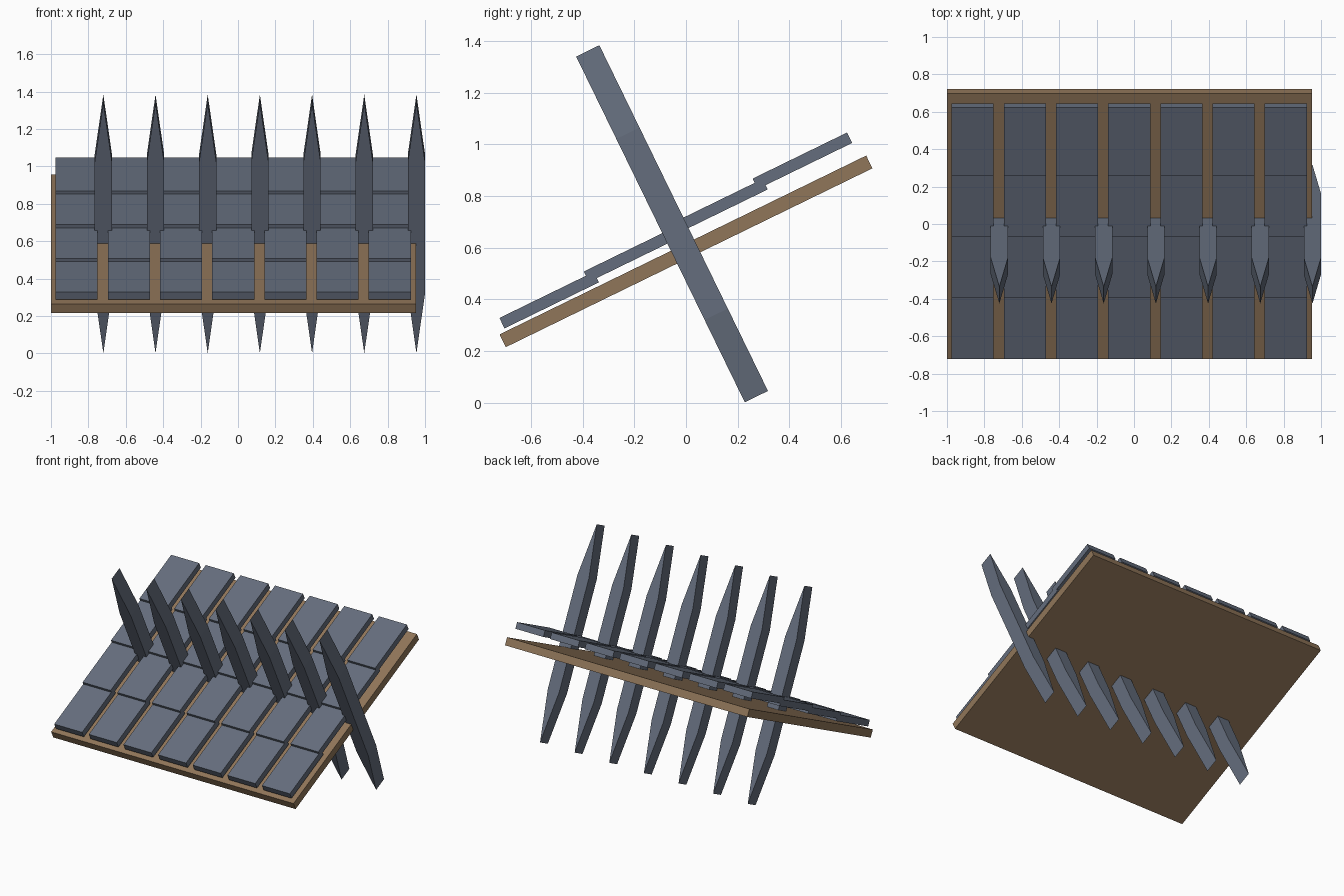
import bpy, bmesh
from math import radians
from mathutils import Matrix

if "Cube" in bpy.data.objects:
    bpy.data.objects.remove(bpy.data.objects["Cube"])

TILT = radians(26)
PITCH = 0.279  # spacing of tile columns and spikes


def material(name, rgb):
    m = bpy.data.materials.new(name)
    m.diffuse_color = (*rgb, 1)
    m.use_nodes = True
    m.node_tree.nodes["Principled BSDF"].inputs["Base Color"].default_value = m.diffuse_color
    return m


slate = material("slate_grey", (0.13, 0.155, 0.205))
wood = material("wood_brown", (0.28, 0.18, 0.10))


def add_object(name, bm, loc, mat):
    bmesh.ops.recalc_face_normals(bm, faces=bm.faces)
    me = bpy.data.meshes.new(name)
    bm.to_mesh(me)
    bm.free()
    me.materials.append(mat)
    ob = bpy.data.objects.new(name, me)
    ob.location = loc
    ob.rotation_euler.x = TILT
    bpy.context.collection.objects.link(ob)
    return ob


def box(name, size, loc, mat):
    bm = bmesh.new()
    bmesh.ops.create_cube(bm, size=1, matrix=Matrix.Diagonal((*size, 1)))
    return add_object(name, bm, loc, mat)


def spike(name, loc):
    # Six-sided outline pointed at both ends, extruded through its depth
    half, shoulder, w, depth = 0.745, 0.39, 0.046, 0.1
    outline = [(0, half), (w, shoulder), (w, -shoulder),
               (0, -half), (-w, -shoulder), (-w, shoulder)]
    bm = bmesh.new()
    face = bm.faces.new([bm.verts.new((x, -depth / 2, z)) for x, z in outline])
    ext = bmesh.ops.extrude_face_region(bm, geom=[face])
    verts = [v for v in ext["geom"] if isinstance(v, bmesh.types.BMVert)]
    bmesh.ops.translate(bm, verts=verts, vec=(0, depth, 0))
    return add_object(name, bm, loc, slate)


# Sloping wooden base board
box("roof_board", (1.953, 1.58, 0.055), (-0.0235, 0, 0.586), wood)

# Overlapping roof tiles: four rows of seven
for row in range(4):
    for col in range(7):
        box(f"roof_tile_{row + 1}_{col + 1}", (0.225, 0.407, 0.045),
            (-0.8625 + PITCH * col, -0.53 + 0.327 * row, 0.397 + 0.18 * row), slate)

# Row of spikes driven through the board between the columns
for i in range(7):
    spike(f"spike_{i + 1}", (-0.72 + PITCH * i, -0.054, 0.693))
